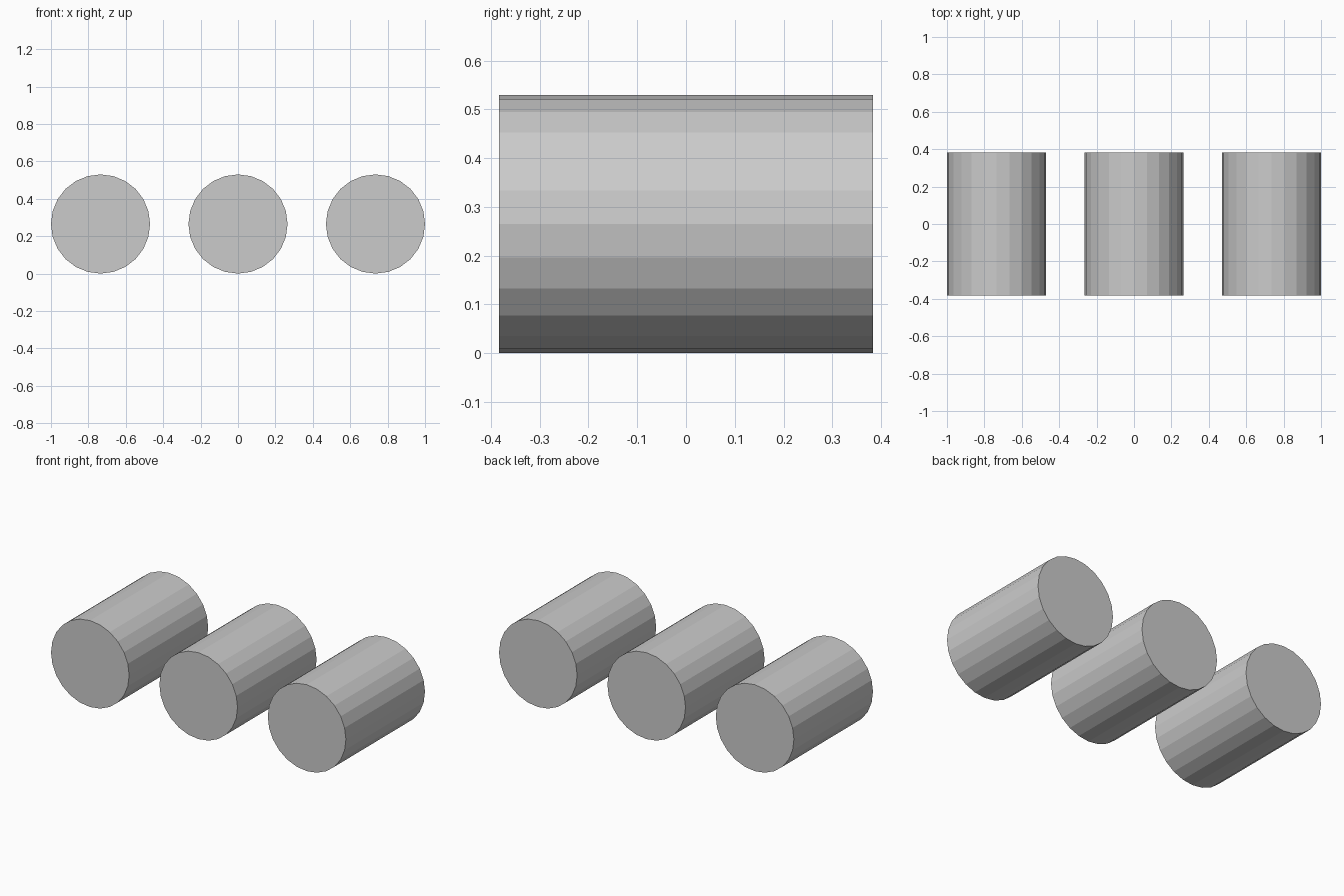
import bpy
from math import pi

if "Cube" in bpy.data.objects:
    bpy.data.objects.remove(bpy.data.objects["Cube"])

RADIUS = 0.265
LENGTH = 0.766
SPACING = 0.735

# Three identical 24-sided cylinders lying along y, side by side in x
for name, side in (("left_cylinder", -1), ("middle_cylinder", 0), ("right_cylinder", 1)):
    bpy.ops.mesh.primitive_cylinder_add(
        vertices=24, radius=RADIUS, depth=LENGTH,
        location=(side * SPACING, 0, RADIUS), rotation=(pi / 2, 0, 0))
    bpy.context.object.name = name
